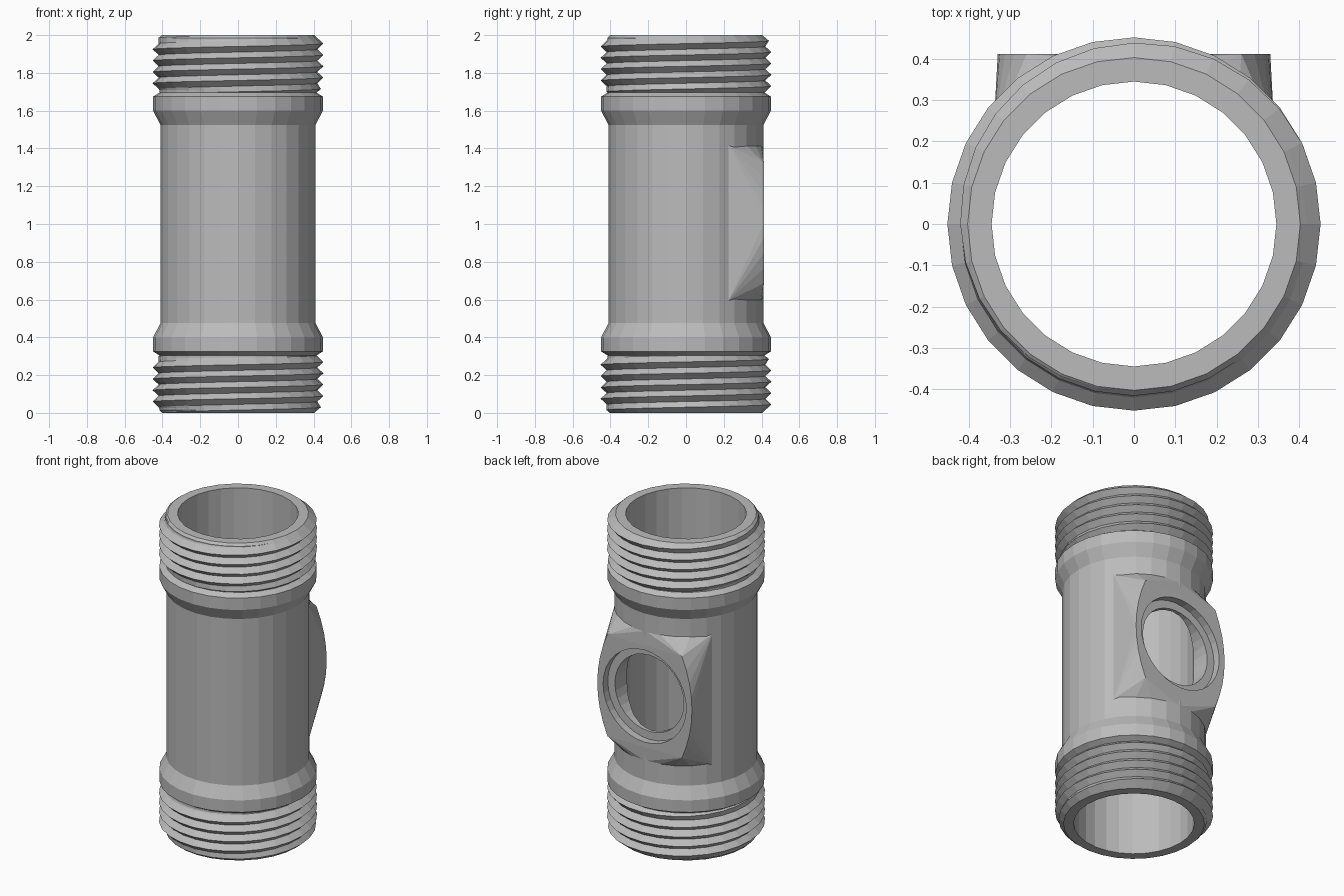
import bpy, bmesh, math

if "Cube" in bpy.data.objects:
    bpy.data.objects.remove(bpy.data.objects["Cube"])

N = 28                      # sides of the pipe
BORE, BODY, COLLAR, ROOT = 0.345, 0.41, 0.45, 0.42
PORT_Y, MID = 0.412, 1.005

metal = bpy.data.materials.new("grey metal")
metal.diffuse_color = (0.5, 0.5, 0.5, 1)
metal.use_nodes = True
metal.node_tree.nodes["Principled BSDF"].inputs["Base Color"].default_value = metal.diffuse_color


def make(name, bm):
    bmesh.ops.recalc_face_normals(bm, faces=bm.faces)
    me = bpy.data.meshes.new(name)
    bm.to_mesh(me)
    bm.free()
    me.materials.append(metal)
    ob = bpy.data.objects.new(name, me)
    bpy.context.collection.objects.link(ob)
    return ob


def lathe(name, profile, sides=N):
    """Solid of revolution about z, capped at both ends."""
    bm = bmesh.new()
    rings = [[bm.verts.new((r * math.cos(2 * math.pi * i / sides),
                            r * math.sin(2 * math.pi * i / sides), z))
              for i in range(sides)] for r, z in profile]
    for a, b in zip(rings, rings[1:]):
        for i in range(sides):
            j = (i + 1) % sides
            bm.faces.new((a[i], a[j], b[j], b[i]))
    bm.faces.new(rings[0][::-1])
    bm.faces.new(rings[-1])
    return make(name, bm)


def port_cutter(name, r, y0, y1):
    """Cylinder along y at the port."""
    ob = lathe(name, [(r, -y1), (r, -y0)], 32)
    for v in ob.data.vertices:
        x, y, z = v.co
        v.co = (x, -z, y + MID)
    return ob


def thread(name, z0, z1, pitch=0.06):
    """Helical ridge strip, fading out at both ends."""
    bm = bmesh.new()
    turns = int((z1 - z0) / pitch) + 3
    root, peak = [], []
    for n in range(N * turns):
        a = 2 * math.pi * n / N
        for row, r, off in ((root, ROOT, 0), (peak, COLLAR + 0.002, 0.5)):
            z = z0 + pitch * (n / N - 1 + off)
            z = min(max(z, z0), z1)
            rr = min(r, 0.403 + 1.2 * min(z - z0, z1 - z))
            row.append(bm.verts.new((rr * math.cos(a), rr * math.sin(a), z)))
    for n in range(N * turns - 1):
        bm.faces.new((root[n], root[n + 1], peak[n + 1], peak[n]))
        if n + 1 + N < N * turns:
            bm.faces.new((peak[n], peak[n + 1], root[n + 1 + N], root[n + N]))
    bmesh.ops.remove_doubles(bm, verts=bm.verts, dist=1e-5)
    bmesh.ops.dissolve_degenerate(bm, edges=bm.edges, dist=1e-5)
    return make(name, bm)


# pipe body with a collar at each end
half = [(0.403, 0), (0.416, 0.015), (0.416, 0.305), (COLLAR, 0.325),
        (COLLAR, 0.40), (BODY, 0.475)]
pipe = lathe("pipe_body", half + [(r, 2 - z) for r, z in reversed(half)])

# port boss: flat barrel-shaped face blended back into the pipe wall
bm = bmesh.new()
for s in (-1, 1):
    for k in range(-4, 5):
        t = k / 4
        bm.verts.new((s * (0.33 - 0.07 * t * t), PORT_Y, MID + 0.32 * t))
    for dz in (-0.41, 0.41):
        for k in range(0, 5):
            a = math.radians(90 - s * k * 360 / N)
            if k == 4:
                a = math.radians(90 - s * 56.5)
            bm.verts.new((0.408 * math.cos(a), 0.408 * math.sin(a), MID + dz))
hull = bmesh.ops.convex_hull(bm, input=bm.verts)
bmesh.ops.delete(bm, geom=[v for v in bm.verts if not v.link_faces], context='VERTS')
bmesh.ops.dissolve_limit(bm, angle_limit=0.01, verts=bm.verts, edges=bm.edges)
boss = make("port_boss", bm)

# join the boss, then cut the bore, the port hole and its counterbore
bore = lathe("bore_cutter", [(BORE, -0.1), (BORE, 2.1)])
hole = port_cutter("port_hole_cutter", 0.24, 0.05, 0.6)
seat = port_cutter("port_seat_cutter", 0.29, 0.365, 0.6)
for tool, op in ((boss, 'UNION'), (bore, 'DIFFERENCE'),
                 (hole, 'DIFFERENCE'), (seat, 'DIFFERENCE')):
    m = pipe.modifiers.new(tool.name, 'BOOLEAN')
    m.operation, m.object, m.solver = op, tool, 'EXACT'
dg = bpy.context.evaluated_depsgraph_get()
pipe_mesh = bpy.data.meshes.new_from_object(pipe.evaluated_get(dg))
pipe.modifiers.clear()
pipe.data = pipe_mesh
for tool in (boss, bore, hole, seat):
    bpy.data.objects.remove(tool)

# threads at both ends
thread("lower_thread", 0.0, 0.315)
thread("upper_thread", 1.685, 2.0)
